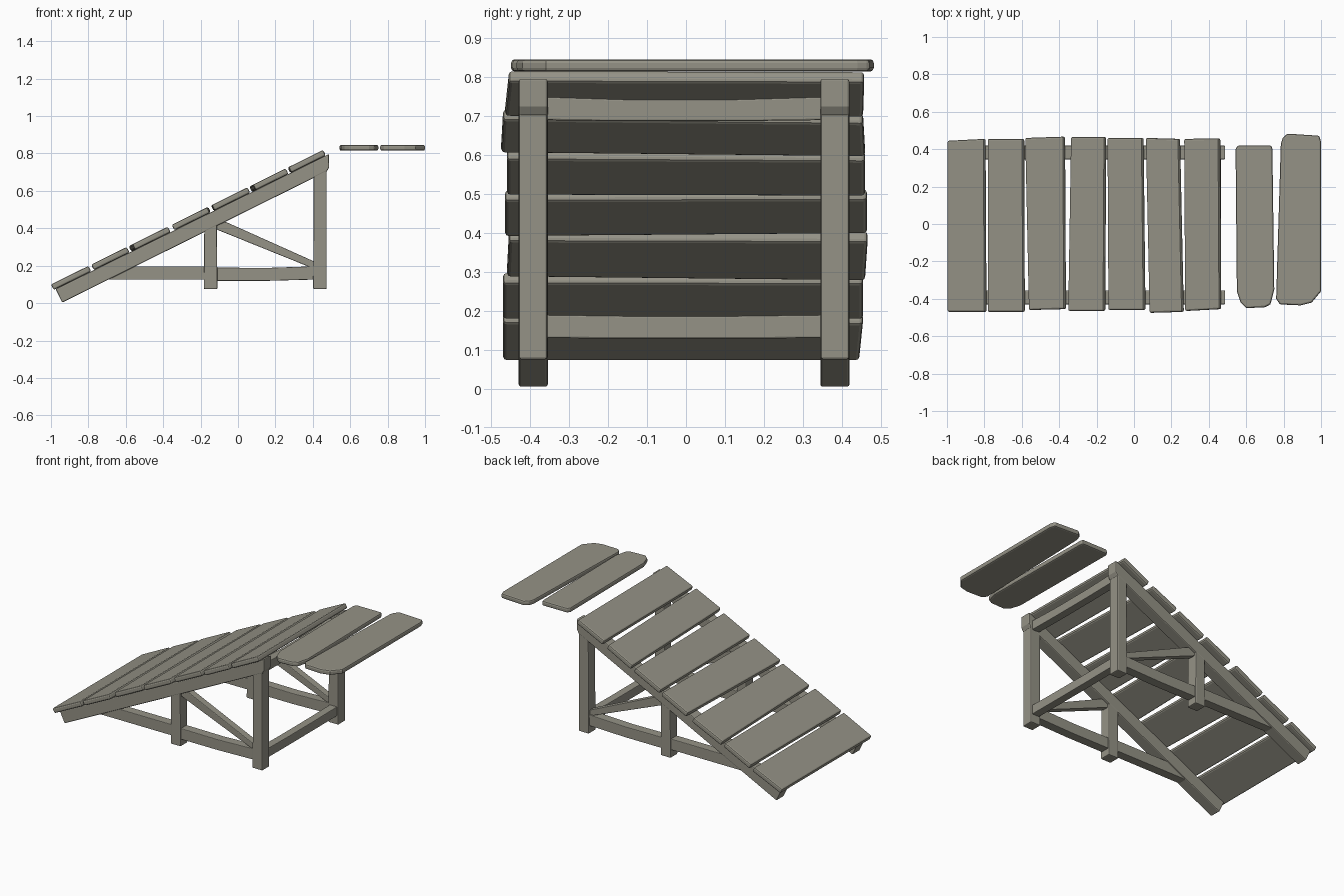
import bpy, bmesh, math
from mathutils import Vector

if "Cube" in bpy.data.objects:
    bpy.data.objects.remove(bpy.data.objects["Cube"])

wood = bpy.data.materials.new("weathered grey wood")
wood.diffuse_color = (0.30, 0.29, 0.24, 1)
wood.use_nodes = True
wood.node_tree.nodes["Principled BSDF"].inputs["Base Color"].default_value = wood.diffuse_color

SLOPE = 0.494
ANG = math.atan(SLOPE)
NORMAL = Vector((-math.sin(ANG), 0, math.cos(ANG)))


def beam_top(x):
    return 0.557 + SLOPE * x


def beam_low(x):
    return 0.469 + SLOPE * x


def solid(name, pts, vec, bevel):
    """Extrude a planar outline along vec and soften its edges."""
    bm = bmesh.new()
    vec = Vector(vec)
    a = [bm.verts.new(p) for p in pts]
    b = [bm.verts.new(Vector(p) + vec) for p in pts]
    n = len(pts)
    bm.faces.new(a)
    bm.faces.new(b[::-1])
    for i in range(n):
        bm.faces.new((a[i], b[i], b[(i + 1) % n], a[(i + 1) % n]))
    bmesh.ops.recalc_face_normals(bm, faces=bm.faces)
    me = bpy.data.meshes.new(name)
    bm.to_mesh(me)
    bm.free()
    me.materials.append(wood)
    ob = bpy.data.objects.new(name, me)
    bpy.context.collection.objects.link(ob)
    m = ob.modifiers.new("soft edges", 'BEVEL')
    m.width = bevel
    m.segments = 2
    m.limit_method = 'ANGLE'
    m.angle_limit = math.radians(40)
    return ob


def side_piece(name, xz, yc, width, bevel=0.006):
    """Profile drawn in the front view, given a width along y."""
    return solid(name, [(x, yc - width / 2, z) for x, z in xz], (0, width, 0), bevel)


# Two side frames
for side, yc in (("front", -0.3925), ("back", 0.3825)):
    side_piece(side + "_ramp_beam",
               [(-0.975, beam_top(-0.975)), (0.487, beam_top(0.487)),
                (0.487, 0.725), (0.475, 0.704), (-0.94, 0.003)], yc, 0.075)
    side_piece(side + "_tall_post",
               [(0.402, 0.075), (0.474, 0.075), (0.474, 0.75), (0.405, 0.72)], yc, 0.073)
    side_piece(side + "_short_post",
               [(-0.183, 0.075), (-0.11, 0.075), (-0.113, 0.45), (-0.18, 0.42)], yc, 0.073)
    side_piece(side + "_bottom_rail",
               [(-0.70, 0.126), (-0.18, 0.126), (-0.11, 0.119), (0.15, 0.119),
                (0.41, 0.126), (0.41, 0.197), (0.15, 0.188), (-0.11, 0.19),
                (-0.18, 0.197), (-0.56, 0.197)], yc, 0.06, 0.004)
    side_piece(side + "_diagonal_brace",
               [(-0.13, 0.40), (0.39, 0.19), (0.42, 0.19), (0.42, 0.217),
                (-0.06, 0.432), (-0.13, 0.445)], yc, 0.045, 0.004)

# Cross rails joining the tall posts
for name, lo, hi, sag in (("upper_cross_rail", 0.69, 0.75, 0.007),
                          ("lower_cross_rail", 0.13, 0.19, 0.003)):
    ys = (-0.37, -0.15, 0.12, 0.36)
    dz = (0, -sag, -sag, 0)
    yz = [(y, lo + d * 0.4) for y, d in zip(ys, dz)]
    yz += [(y, hi + d) for y, d in zip(ys[::-1], dz)]
    solid(name, [(0.412, y, z) for y, z in yz], (0.052, 0, 0), 0.004)

# Sloping planks: x at back left, back right, front right, front left; y likewise
planks = [
    (-1.0, -.79, -.785, -1.0, .445, .455, -.47, -.47),
    (-.785, -.583, -.58, -.785, .455, .455, -.47, -.47),
    (-.585, -.365, -.36, -.565, .46, .467, -.455, -.46),
    (-.34, -.145, -.15, -.355, .465, .465, -.465, -.465),
    (-.145, .055, .065, -.14, .46, .46, -.46, -.46),
    (.06, .25, .27, .08, .46, .455, -.47, -.475),
    (.265, .465, .47, .27, .455, .458, -.455, -.465),
]
THICK = 0.033
shift = THICK * math.sin(ANG)
for i, p in enumerate(planks):
    xs = (p[0] + shift, p[1], p[2], p[3] + shift)
    solid("ramp_plank_%d" % (i + 1),
          [(x, y, beam_top(x)) for x, y in zip(xs, p[4:])], NORMAL * THICK, 0.009)

# Two flat planks beyond the top of the ramp
inner = [(.543, .40), (.555, .42), (.735, .42), (.74, .40), (.75, -.35),
         (.73, -.43), (.70, -.445), (.60, -.45), (.57, -.42), (.55, -.36)]
outer = [(.785, .43), (.795, .46), (.82, .483), (.99, .472), (1, .44), (1, -.36),
         (.95, -.42), (.89, -.435), (.78, -.43), (.76, -.40)]
for name, outline in (("inner_flat_plank", inner), ("outer_flat_plank", outer)):
    solid(name, [(x, y, 0.815) for x, y in outline], (0, 0, 0.031), 0.009)
